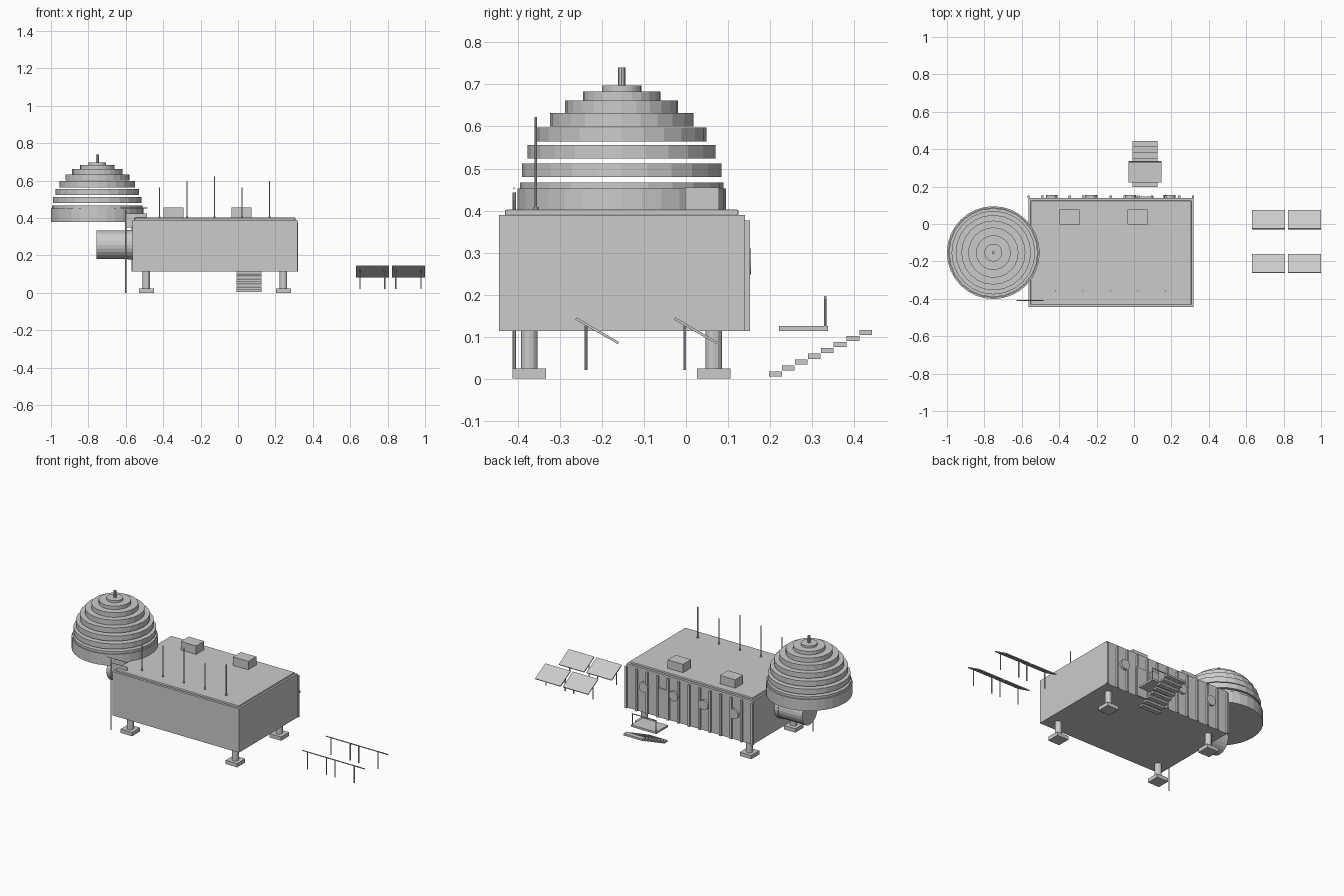
import bpy, math
from mathutils import Vector

if "Cube" in bpy.data.objects:
    bpy.data.objects.remove(bpy.data.objects["Cube"])


def box(name, x0, x1, y0, y1, z0, z1, rot=0, bevel=0):
    """Box from its extents, optionally tilted about x."""
    bpy.ops.mesh.primitive_cube_add(size=1, location=((x0+x1)/2, (y0+y1)/2, (z0+z1)/2))
    o = bpy.context.object
    o.name = name
    o.scale = (x1-x0, y1-y0, z1-z0)
    bpy.ops.object.transform_apply(location=False, rotation=False, scale=True)
    o.rotation_euler.x = rot
    if bevel:
        m = o.modifiers.new("Bevel", 'BEVEL')
        m.width = bevel
        m.segments = 2
    return o


def rod(name, a, b, r, sides=8):
    """Cylinder running from point a to point b."""
    a, b = Vector(a), Vector(b)
    d = b - a
    bpy.ops.mesh.primitive_cylinder_add(vertices=sides, radius=r, depth=d.length, location=(a+b)/2)
    o = bpy.context.object
    o.name = name
    o.rotation_euler = d.to_track_quat('Z', 'Y').to_euler()
    return o


# Main cabin and layered roof
box("cabin", -.564, .318, -.445, .14, .114, .376)
box("roof_trim", -.564, .318, -.445, .14, .376, .39)
box("roof_slab", -.553, .307, -.431, .125, .388, .402, bevel=.004)

# Legs with square feet
for x in (-.49, .243):
    for y in (-.373, .066):
        rod("leg", (x, y, .02), (x, y, .116), .02, 12)
        box("foot", x-.04, x+.04, y-.04, y+.04, 0, .024)

# Back wall ribs, round windows and door
for k in range(13):
    x = -.564 + k*.0733
    box("wall_rib", x-.006, x+.006, .138, .152, .114, .376)
for k in range(4):
    x = -.44 + k*.21
    rod("window", (x, .138, .279), (x, .155, .279), .031, 16)
box("door", .012, .106, .138, .147, .116, .3)

# Roof units and antennas
for x in (-.398, -.034):
    box("roof_unit", x, x+.107, -.002, .078, .4, .455)
for k, top in enumerate((.564, .597, .623, .564, .597)):
    x = -.42 + k*.147
    rod("antenna", (x, -.357, .4), (x, -.357, top), .003)
    rod("antenna_base", (x, -.357, .4), (x, -.357, .408), .006)

# Dome: base drum, stack of discs following a hemisphere, mast
cx, cy = -.752, -.153
rod("dome_base", (cx, cy, .38), (cx, cy, .452), .248, 32)
for k in range(8):
    t = math.radians(11.25*k)
    z = .45 + .235*math.sin(t)
    rod("dome_ring", (cx, cy, z-.0165), (cx, cy, z+.0165), .242*math.cos(t), 24)
rod("dome_mast", (cx, cy, .69), (cx, cy, .74), .0085)

# Connecting tunnel under the dome
rod("tunnel", (-.757, cy, .257), (-.56, cy, .257), .077, 24)
rod("tunnel_collar", (-.59, cy, .257), (-.56, cy, .257), .08, 24)

# Flag on a pole beside the cabin
rod("flag_pole", (-.6, -.409, 0), (-.6, -.409, .443), .004)
rod("flag_bar", (-.628, -.409, .453), (-.484, -.409, .453), .002)
box("flag", -.6, -.487, -.41, -.408, .35, .425)

# Stairs, landing and rail
for k in range(8):
    y, z = .198 + .0307*k, .005 + .0141*k
    box("stair_tread", -.008, .126, y, y+.03, z, z+.012)
box("landing", -.029, .147, .221, .338, .113, .125)
for x in (-.024, .142):
    rod("rail_post", (x, .331, .12), (x, .331, .196), .003)
rod("top_rail", (-.027, .331, .194), (.145, .331, .194), .003)

# Solar panels on thin posts
for x0, x1 in ((.631, .807), (.823, 1.0)):
    for y in (-.2115, .0235):
        box("solar_panel", x0, x1, y-.058, y+.058, .111, .117, rot=math.radians(-30))
        for x in (x0+.021, x1-.022):
            rod("panel_post", (x, y-.0265, .021), (x, y-.0265, .127), .0035)
